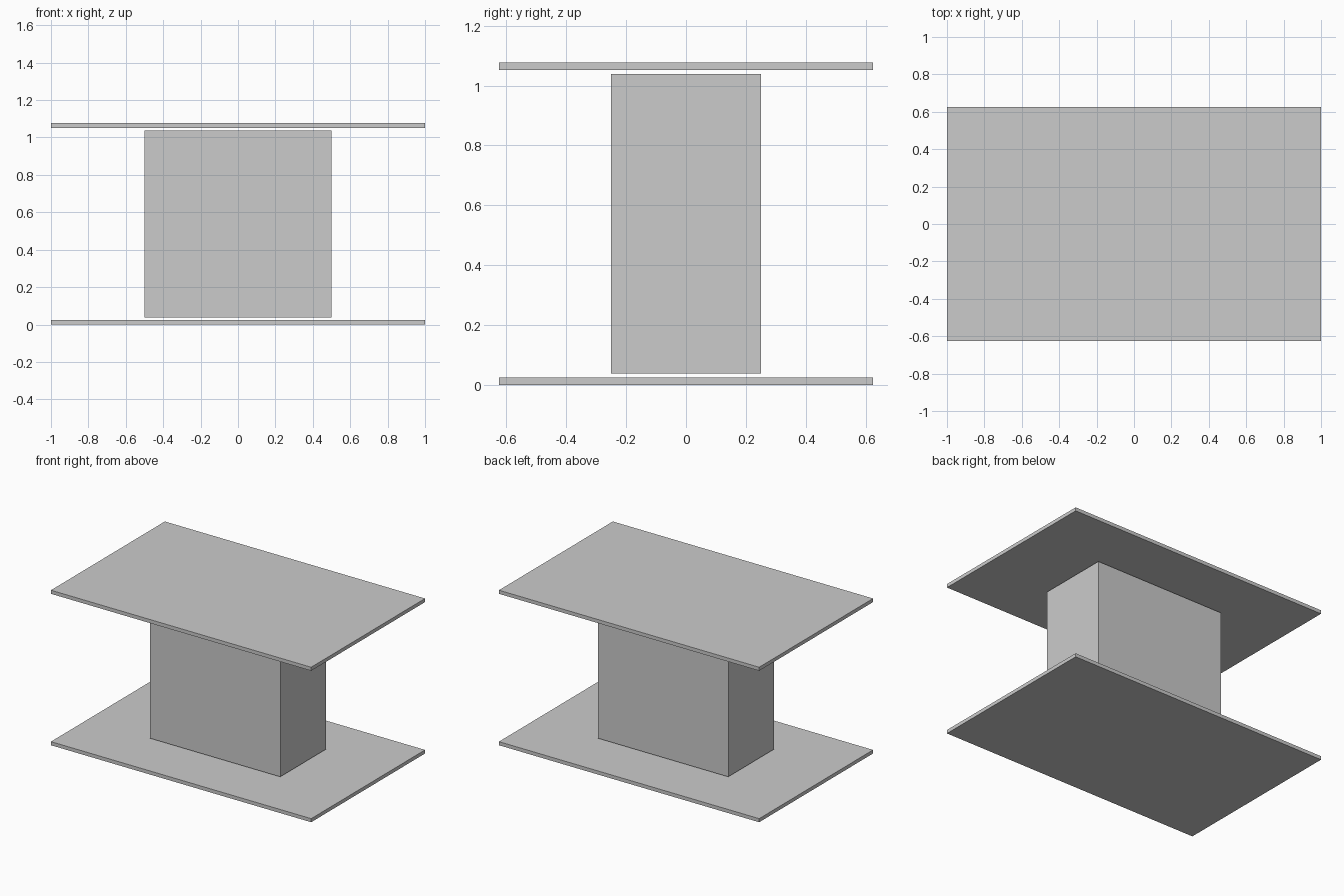
import bpy

if "Cube" in bpy.data.objects:
    bpy.data.objects.remove(bpy.data.objects["Cube"])


def box(name, size, z_min):
    """Add a box centred on x and y whose underside sits at z_min."""
    bpy.ops.mesh.primitive_cube_add(size=1, location=(0, 0, z_min + size[2] / 2))
    obj = bpy.context.object
    obj.name = name
    obj.scale = size
    bpy.ops.object.transform_apply(location=False, rotation=False, scale=True)
    return obj


PLATE = (2.0, 1.25, 0.025)

# Floor plate and matching table top
box("base_plate", PLATE, 0.0)
box("table_top", PLATE, 1.052)

# Central pedestal, with a narrow gap to each plate
box("pedestal", (1.0, 0.5, 1.0), 0.0385)
